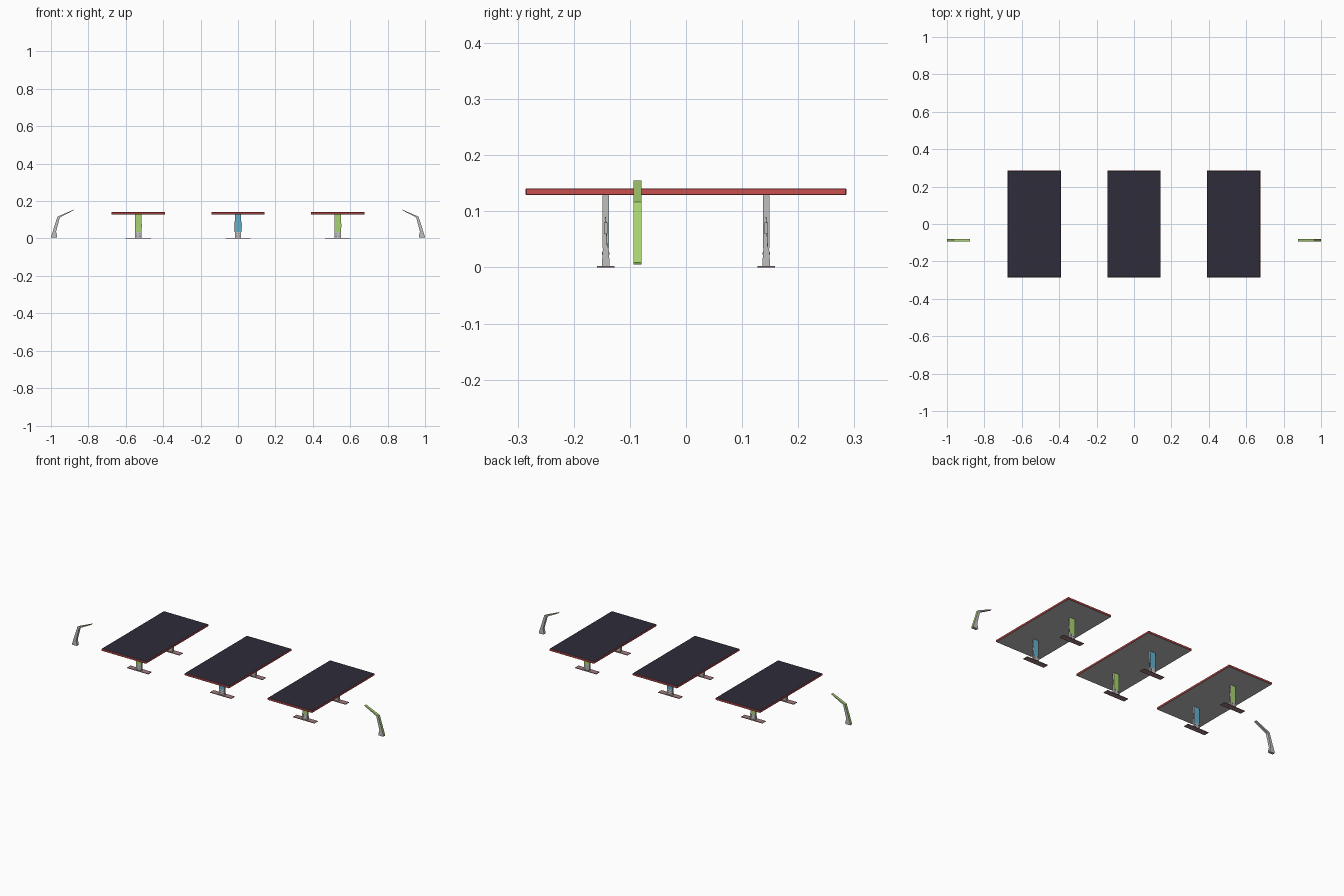
import bpy
import bmesh
from mathutils import Vector

cube = bpy.data.objects.get("Cube")
if cube:
    bpy.data.objects.remove(cube)


def material(name, rgb):
    m = bpy.data.materials.new(name)
    m.use_nodes = True
    colour = (*rgb, 1)
    m.diffuse_color = colour
    m.node_tree.nodes["Principled BSDF"].inputs["Base Color"].default_value = colour
    return m


NAVY = material("dark navy", (0.027, 0.025, 0.042))
RED = material("red", (0.58, 0.08, 0.08))
GREY = material("light grey", (0.52, 0.52, 0.52))
GREEN = material("green", (0.40, 0.65, 0.17))
BLUE = material("blue", (0.13, 0.43, 0.60))
MAUVE = material("dull rose", (0.36, 0.20, 0.21))
DARK = material("charcoal", (0.02, 0.02, 0.02))


def prism(name, profile, axis, lo, hi, mats, rule=None, bevel=0):
    """Extrude a closed 2D profile along x or y; rule picks a material by normal."""
    bm = bmesh.new()
    place = (lambda a, b: (lo, a, b)) if axis == "x" else (lambda a, b: (a, lo, b))
    face = bm.faces.new([bm.verts.new(place(a, b)) for a, b in profile])
    ext = bmesh.ops.extrude_face_region(bm, geom=[face])
    shift = Vector((hi - lo, 0, 0)) if axis == "x" else Vector((0, hi - lo, 0))
    bmesh.ops.translate(bm, vec=shift, verts=[v for v in ext["geom"] if isinstance(v, bmesh.types.BMVert)])
    bmesh.ops.recalc_face_normals(bm, faces=bm.faces)
    if bevel:
        bmesh.ops.bevel(bm, geom=bm.edges[:], offset=bevel, segments=1, affect="EDGES")
    bm.normal_update()
    for f in bm.faces:
        f.material_index = rule(f) if rule else 0
    mesh = bpy.data.meshes.new(name)
    bm.to_mesh(mesh)
    bm.free()
    for m in mats:
        mesh.materials.append(m)
    obj = bpy.data.objects.new(name, mesh)
    bpy.context.collection.objects.link(obj)
    return obj


def box(name, x, y, z, mats, rule=None, bevel=0):
    rect = [(x[0], z[0]), (x[1], z[0]), (x[1], z[1]), (x[0], z[1])]
    return prism(name, rect, "y", y[0], y[1], mats, rule, bevel)


def top_rule(f):
    return 1 if f.normal.z > 0.9 else 2 if f.normal.z < -0.9 else 0


def table(label, cx, outer, inner):
    # Slab with a red rim, dark upper face and grey underside
    box(label + "_table_top", (cx - 0.143, cx + 0.143), (-0.286, 0.286),
        (0.129, 0.141), [RED, NAVY, GREY], top_rule, 0.0015)
    for end, s in (("front", -1), ("back", 1)):
        y = 0.143 * s
        tag = f"{label}_{end}_"
        # Post flares slightly towards the foot
        half = [(0.0065, 0.003), (0.0065, 0.012), (0.0048, 0.04), (0.0048, 0.13)]
        profile = [(y + a, b) for a, b in half] + [(y - a, b) for a, b in reversed(half)]
        prism(tag + "leg", profile, "x", cx - 0.017, cx + 0.017, [GREY])
        # Coloured panels on the outer and inner faces
        for side, d, colour in (("outer", s, outer), ("inner", -s, inner)):
            ys = sorted((y + d * 0.004, y + d * 0.0055))
            box(tag + side + "_panel", (cx - 0.0165, cx + 0.0165), ys, (0.034, 0.128), [colour])
            # Bolt heads at the foot of each face
            for dx in (-0.009, 0.009):
                for z in (0.013, 0.025):
                    yb = sorted((y + d * 0.005, y + d * 0.007))
                    box(tag + side + "_bolt", (cx + dx - 0.002, cx + dx + 0.002), yb,
                        (z - 0.002, z + 0.002), [DARK])
        # Narrow slot and small knob on the leg edges
        for d in (-1, 1):
            xs = sorted((cx + d * 0.0165, cx + d * 0.0176))
            slot = [(y - 0.001, 0.09), (y + 0.0005, 0.09), (y + 0.003, 0.036), (y + 0.002, 0.036)]
            prism(tag + "edge_slot", slot, "x", xs[0], xs[1], [DARK])
        box(tag + "knob", (cx + 0.017, cx + 0.021), (y - 0.003, y + 0.003), (0.06, 0.08), [GREY])
        box(tag + "foot", (cx - 0.068, cx + 0.068), (y - 0.016, y + 0.016), (0, 0.003), [MAUVE])


for label, cx, outer, inner in (("right", -0.533, GREEN, BLUE), ("middle", 0, BLUE, GREEN),
                                ("left", 0.533, GREEN, BLUE)):
    table(label, cx, outer, inner)

# Bent lamp arms at both ends, green along the outer and upper side
for label, s in (("right", -1), ("left", 1)):
    outline = [(0.998, 0.005), (1.0, 0.009), (0.965, 0.117), (0.877, 0.155),
               (0.877, 0.152), (0.953, 0.112), (0.973, 0.036), (0.966, 0.010), (0.969, 0.005)]

    def arm_rule(f, s=s):
        n = f.normal
        return 1 if abs(n.y) < 0.5 and n.x * s + n.z > 0.3 else 0

    prism(label + "_lamp_arm", [(s * a, b) for a, b in outline], "y", -0.094, -0.079,
          [GREY, GREEN], arm_rule)
